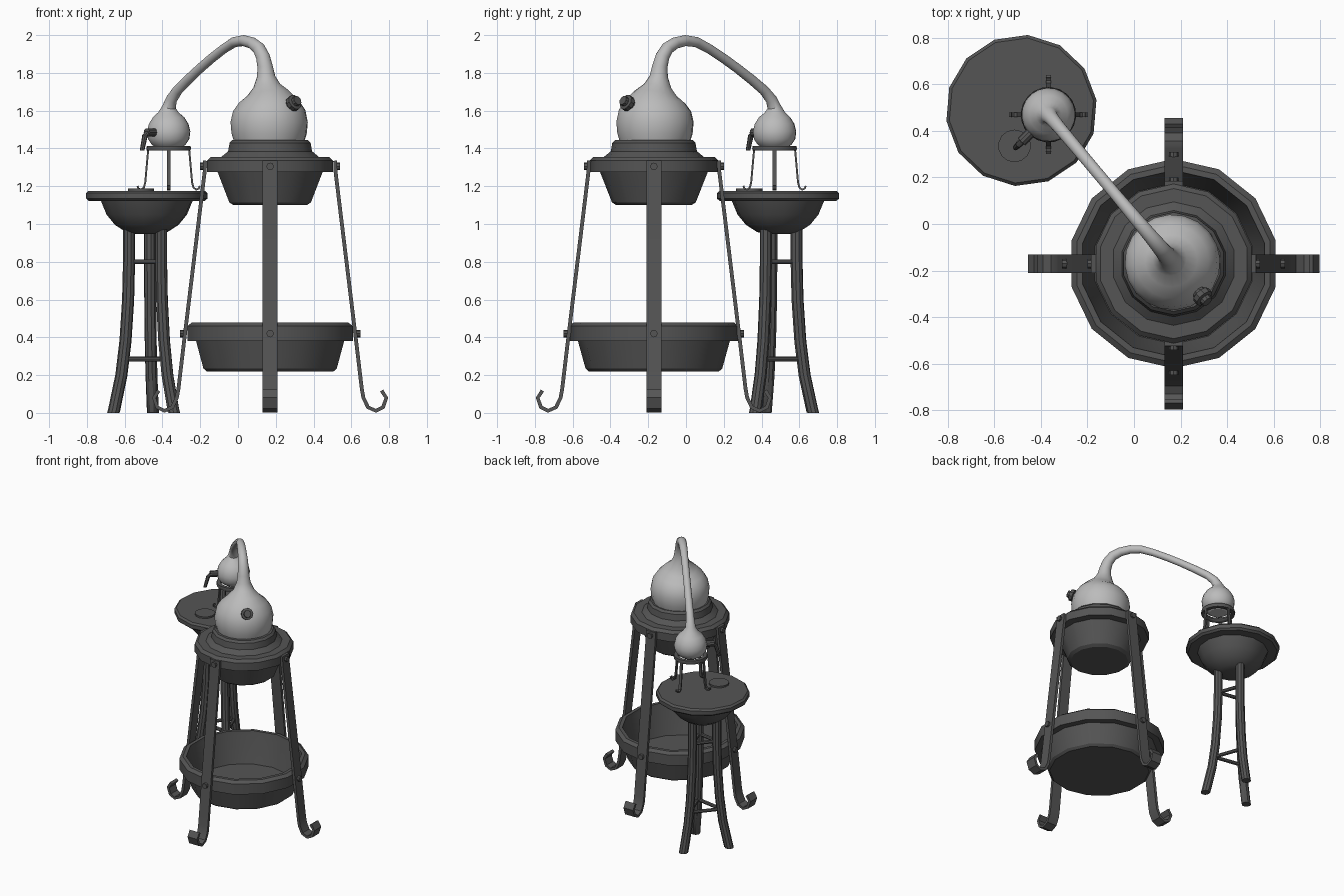
import bpy
import bmesh
from math import sin, cos, pi, radians
from mathutils import Vector, Matrix

cube = bpy.data.objects.get("Cube")
if cube:
    bpy.data.objects.remove(cube, do_unlink=True)


def material(name, value):
    mat = bpy.data.materials.new(name)
    mat.use_nodes = True
    colour = (value, value, value, 1)
    mat.diffuse_color = colour
    mat.node_tree.nodes["Principled BSDF"].inputs["Base Color"].default_value = colour
    return mat


IRON = material("dark iron", 0.09)
STEEL = material("pale steel", 0.5)
UP = Vector((0, 0, 1))
STILL = Vector((0.17, -0.17, 0))
TABLE = Vector((-0.483, 0.487, 0))
FLASK = Vector((-0.367, 0.469, 0))


def loft(name, rings, mat, place=Matrix()):
    """Skin a list of rings, cap both ends and shade by angle."""
    bm = bmesh.new()
    loops = [[bm.verts.new(co) for co in ring] for ring in rings]
    for a, b in zip(loops, loops[1:]):
        for i in range(len(a)):
            j = (i + 1) % len(a)
            bm.faces.new((a[i], a[j], b[j], b[i]))
    bm.faces.new(loops[0])
    bm.faces.new(loops[-1])
    bmesh.ops.recalc_face_normals(bm, faces=bm.faces)
    bm.transform(place)
    mesh = bpy.data.meshes.new(name)
    bm.to_mesh(mesh)
    bm.free()
    mesh.materials.append(mat)
    obj = bpy.data.objects.new(name, mesh)
    bpy.context.collection.objects.link(obj)
    bpy.ops.object.select_all(action="DESELECT")
    obj.select_set(True)
    bpy.context.view_layer.objects.active = obj
    bpy.ops.object.shade_smooth_by_angle(angle=radians(32))
    return obj


def circle(n, phase=0.0):
    return [(cos(phase + 2 * pi * i / n), sin(phase + 2 * pi * i / n)) for i in range(n)]


def lathe(name, profile, centre, mat, n=14, phase=pi / 14):
    rings = [[centre + Vector((r * u, r * v, z)) for u, v in circle(n, phase)]
             for r, z in profile]
    return loft(name, rings, mat)


def sweep(name, points, radii, section, side, mat, place=Matrix(), floor=-9):
    """Sweep a section along a planar path, scaled by the radii."""
    points = [Vector(p) for p in points]
    side = Vector(side).normalized()
    last = len(points) - 1
    rings = []
    for i, (p, r) in enumerate(zip(points, radii)):
        tangent = (points[min(i + 1, last)] - points[max(i - 1, 0)]).normalized()
        normal = tangent.cross(side).normalized()
        ring = [p + (side * u + normal * v) * r for u, v in section]
        for co in ring:
            co.z = max(co.z, floor)
        rings.append(ring)
    return loft(name, rings, mat, place)


def strap(name, path, width, thick, place):
    w, t = width / 2, thick / 2
    section = [(-w, -t), (w, -t), (w, t), (-w, t)]
    points = [(d, 0, z) for d, z in path]
    return sweep(name, points, [1] * len(path), section, (0, 1, 0), IRON, place)


def rod(name, a, b, radius, n=8, mat=IRON, place=Matrix()):
    a, b = Vector(a), Vector(b)
    side = (b - a).cross(UP)
    return sweep(name, [a, b], [radius, radius], circle(n), side, mat, place)


# Boiler pot with band and collar
lathe("boiler_pot", [(0.2, 1.1), (0.222, 1.115), (0.285, 1.275), (0.342, 1.275),
                     (0.342, 1.335), (0.322, 1.355), (0.265, 1.355), (0.228, 1.385),
                     (0.22, 1.43), (0.205, 1.445)], STILL, IRON)

# Open fire basin
lathe("fire_basin", [(0.345, 0.22), (0.362, 0.235), (0.402, 0.38), (0.449, 0.38),
                     (0.449, 0.46), (0.425, 0.478), (0.4, 0.478), (0.395, 0.45),
                     (0.345, 0.25)], STILL, IRON)

# Four strap legs with curled feet and rivets
leg_path = [(0.344, 1.335), (0.346, 1.28), (0.453, 0.4), (0.485, 0.13), (0.494, 0.08),
            (0.518, 0.03), (0.56, 0.011), (0.598, 0.03), (0.615, 0.08), (0.59, 0.118)]
for i in range(4):
    place = Matrix.Translation(STILL) @ Matrix.Rotation(i * pi / 2, 4, "Z")
    strap(f"stand_leg_{i}", leg_path, 0.08, 0.02, place)
    for label, d, z in (("upper", 0.345, 1.305), ("lower", 0.453, 0.42)):
        rod(f"{label}_rivet_{i}", (d, 0, z), (d + 0.025, 0, z), 0.02, 8, IRON, place)

# Still head, swan neck and receiving flask in one sweep: x, z, radius
head = [(0.165, 1.44, 0.188), (0.165, 1.48, 0.2), (0.165, 1.54, 0.205),
        (0.165, 1.6, 0.192), (0.163, 1.65, 0.158), (0.16, 1.69, 0.113),
        (0.153, 1.73, 0.073), (0.148, 1.78, 0.049), (0.144, 1.83, 0.041),
        (0.132, 1.885, 0.037), (0.11, 1.93, 0.034), (0.075, 1.958, 0.031),
        (0.03, 1.971, 0.029), (-0.02, 1.963, 0.027), (-0.075, 1.928, 0.025),
        (-0.14, 1.877, 0.025), (-0.2, 1.825, 0.025), (-0.265, 1.764, 0.026),
        (-0.32, 1.708, 0.027), (-0.352, 1.66, 0.03), (-0.365, 1.62, 0.036),
        (-0.367, 1.59, 0.055), (-0.367, 1.565, 0.083), (-0.367, 1.53, 0.105),
        (-0.367, 1.49, 0.115), (-0.367, 1.45, 0.11), (-0.367, 1.42, 0.09),
        (-0.367, 1.4, 0.06)]
sweep("still_head", [(x, -0.17 + (0.17 - x) * 1.19, z) for x, z, r in head],
      [r for x, z, r in head], circle(20), (1.19, 1, 0), STEEL)

# Stepped plug on the still head
core = Vector((0.165, -0.165, 1.55))
out = Vector((0.129, -0.145, 0.09)).normalized()
plug = [(0.16, 0.03), (0.2, 0.03), (0.203, 0.042), (0.228, 0.042),
        (0.232, 0.027), (0.25, 0.025)]
sweep("filler_plug", [core + out * s for s, r in plug], [r for s, r in plug],
      circle(10), out.cross(UP), IRON)

# Side table
lathe("table_top", [(0.06, 0.947), (0.11, 0.957), (0.17, 0.995), (0.215, 1.05),
                    (0.245, 1.122), (0.31, 1.122), (0.325, 1.135), (0.325, 1.163),
                    (0.312, 1.176)], TABLE, IRON, phase=radians(8))
lathe("coaster", [(0.07, 1.17), (0.07, 1.188)], Vector((-0.513, 0.335, 0)), IRON)

# Three splayed table legs and two tiers of rungs
splay = [(0.1, 0.98), (0.1, 0.8), (0.105, 0.6), (0.12, 0.38), (0.143, 0.2),
         (0.185, 0.01), (0.19, -0.015)]
angles = [radians(a) for a in (-160, -40, 80)]
for i, a in enumerate(angles):
    place = Matrix.Translation(TABLE) @ Matrix.Rotation(a, 4, "Z")
    sweep(f"table_leg_{i}", [(d, 0, z) for d, z in splay], [0.032] * len(splay),
          circle(10), (0, 1, 0), IRON, place, floor=0)
    b = angles[(i + 1) % 3]
    for tier, d, z in (("upper", 0.1, 0.8), ("lower", 0.13, 0.285)):
        rod(f"{tier}_rung_{i}", TABLE + Vector((d * cos(a), d * sin(a), z)),
            TABLE + Vector((d * cos(b), d * sin(b), z)), 0.013)

# Flask stand: open ring and four thin legs
lathe("flask_ring", [(0.09, 1.388), (0.116, 1.388), (0.119, 1.4), (0.116, 1.414),
                     (0.09, 1.414), (0.085, 1.4), (0.09, 1.388)], FLASK, IRON, n=20)
ring = bpy.data.objects["flask_ring"].data
bm = bmesh.new()
bm.from_mesh(ring)
bmesh.ops.delete(bm, geom=[f for f in bm.faces if len(f.verts) > 4], context="FACES")
bmesh.ops.remove_doubles(bm, verts=bm.verts, dist=0.0001)
bmesh.ops.recalc_face_normals(bm, faces=bm.faces)
bm.to_mesh(ring)
bm.free()
for i in range(4):
    place = Matrix.Translation(FLASK) @ Matrix.Rotation(i * pi / 2, 4, "Z")
    strap(f"flask_leg_{i}", [(0.108, 1.4), (0.124, 1.22), (0.131, 1.193), (0.146, 1.182),
                             (0.16, 1.188), (0.165, 1.202)], 0.02, 0.01, place)

# Tap with a knob and a drooping spout
rod("tap_knob", (-0.445, 0.391, 1.485), (-0.483, 0.353, 1.485), 0.023, 10)
sweep("tap_spout", [(-0.44, 0.396, 1.49), (-0.475, 0.361, 1.49), (-0.492, 0.344, 1.47),
                    (-0.508, 0.328, 1.388)], [0.015, 0.015, 0.015, 0.012],
      circle(8), (1, 1, 0), IRON)
